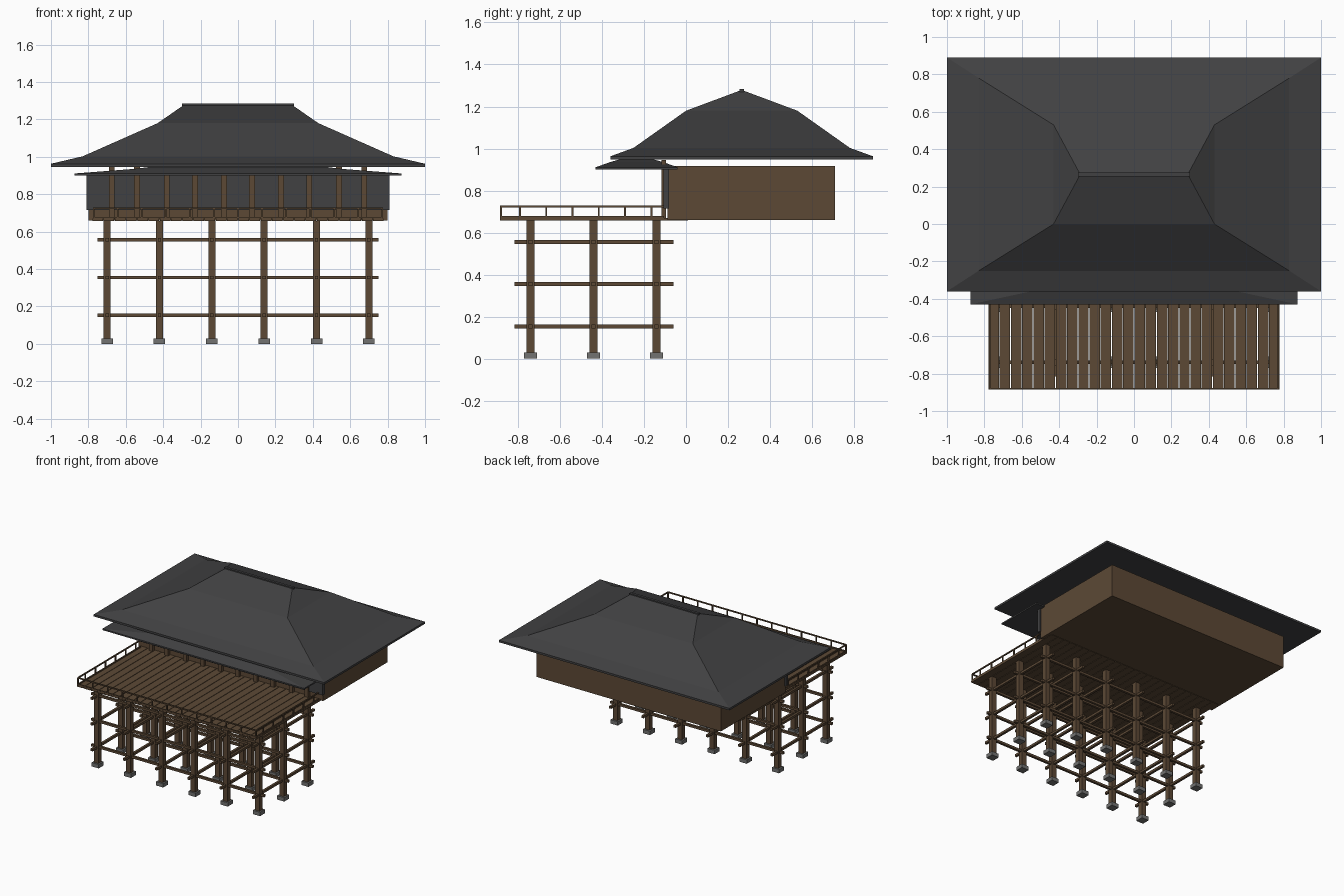
import bpy, bmesh
from mathutils import Matrix, Vector

cube = bpy.data.objects.get("Cube")
if cube:
    bpy.data.objects.remove(cube, do_unlink=True)


def material(name, r, g, b):
    m = bpy.data.materials.new(name)
    m.use_nodes = True
    m.diffuse_color = (r, g, b, 1)
    m.node_tree.nodes["Principled BSDF"].inputs["Base Color"].default_value = (r, g, b, 1)
    return m


WOOD = material("brown wood", 0.107, 0.066, 0.036)
SLATE = material("dark slate", 0.053, 0.053, 0.055)
STONE = material("grey stone", 0.17, 0.17, 0.165)


def finish(name, bm, mat):
    bmesh.ops.recalc_face_normals(bm, faces=bm.faces)
    mesh = bpy.data.meshes.new(name)
    bm.to_mesh(mesh)
    bm.free()
    mesh.materials.append(mat)
    obj = bpy.data.objects.new(name, mesh)
    bpy.context.collection.objects.link(obj)


def add_box(bm, x, y, z):
    """Box from three (min, max) ranges."""
    spans = (x, y, z)
    centre = Vector([(a + b) / 2 for a, b in spans])
    size = Vector([b - a for a, b in spans])
    bmesh.ops.create_cube(bm, size=1, matrix=Matrix.Translation(centre) @ Matrix.Diagonal(size).to_4x4())


def around(c, width):
    return (c - width / 2, c + width / 2)


def boxes(name, mat, ranges):
    bm = bmesh.new()
    for r in ranges:
        add_box(bm, *r)
    finish(name, bm, mat)


def hip_roof(name, cy, loops):
    """Stack of rectangles (half x, half y, z), bridged and capped."""
    bm = bmesh.new()
    rings = [[bm.verts.new((sx * hx, cy + sy * hy, z))
              for sx, sy in ((-1, -1), (1, -1), (1, 1), (-1, 1))] for hx, hy, z in loops]
    for low, high in zip(rings, rings[1:]):
        for i in range(4):
            j = (i + 1) % 4
            bm.faces.new((low[i], low[j], high[j], high[i]))
    bm.faces.new(rings[0])
    bm.faces.new(rings[-1])
    finish(name, bm, SLATE)


# Stilts: a grid of posts on stone feet, tied by three levels of beams
COLS = [-0.70 + 0.28 * i for i in range(6)]
ROWS = [-0.74, -0.44, -0.14]
LEVELS = [0.153, 0.355, 0.556]
GRID = [(x, y) for x in COLS for y in ROWS]
boxes("stone_feet", STONE, [(around(x, 0.062), around(y, 0.062), (0, 0.03)) for x, y in GRID])
boxes("stilt_posts", WOOD, [(around(x, 0.038), around(y, 0.038), (0.03, 0.658)) for x, y in GRID])
boxes("cross_beams", WOOD, [((-0.75, 0.75), around(y, 0.018), around(z, 0.018))
                            for y in ROWS for z in LEVELS])
boxes("depth_beams", WOOD, [(around(x, 0.018), (-0.815, -0.06), around(z, 0.018))
                            for x in COLS for z in LEVELS])

# Deck of narrow boards with thin gaps
boxes("deck_boards", WOOD, [(around(-0.75 + 0.06 * i, 0.056), (-0.885, 0.01), (0.657, 0.67))
                            for i in range(26)])

# Railing on three sides
RX, RY, BACK, T = 0.772, -0.88, -0.105, 0.009
rails = []
for z in (0.674, 0.725):
    rails.append(((-RX, RX), around(RY, T), around(z, T)))
    rails += [(around(s * RX, T), (RY, BACK), around(z, T)) for s in (-1, 1)]
posts = [(-RX + 2 * RX * i / 12, RY) for i in range(13)]
posts += [(s * RX, -0.79 + 0.125 * i) for s in (-1, 1) for i in range(6)]
rails += [(around(x, T), around(y, T), (0.67, 0.725)) for x, y in posts]
boxes("railing", WOOD, rails)

# Hall, its dark front panelling and the columns between panels
boxes("hall_body", WOOD, [((-0.8, 0.8), (-0.088, 0.71), (0.66, 0.917))])
boxes("front_panels", SLATE, [((-0.81, 0.81), (-0.108, -0.08), (0.715, 0.905))])
COLUMN_X = [0.075, 0.23, 0.38, 0.54, 0.675]
boxes("front_columns", WOOD, [(around(s * x, 0.03), (-0.117, -0.095), (0.66, 0.945))
                              for x in COLUMN_X for s in (-1, 1)])

# Roofs
hip_roof("porch_roof", -0.235, [(0.875, 0.195, 0.9), (0.875, 0.195, 0.911),
                                (0.55, 0.125, 0.936), (0.32, 0.02, 0.965)])
hip_roof("main_roof", 0.265, [(1.0, 0.625, 0.947), (1.0, 0.625, 0.963), (0.83, 0.515, 1.003),
                              (0.43, 0.265, 1.18), (0.29, 0.005, 1.277)])
boxes("roof_ridge", SLATE, [((-0.3, 0.3), around(0.265, 0.02), (1.268, 1.284))])
